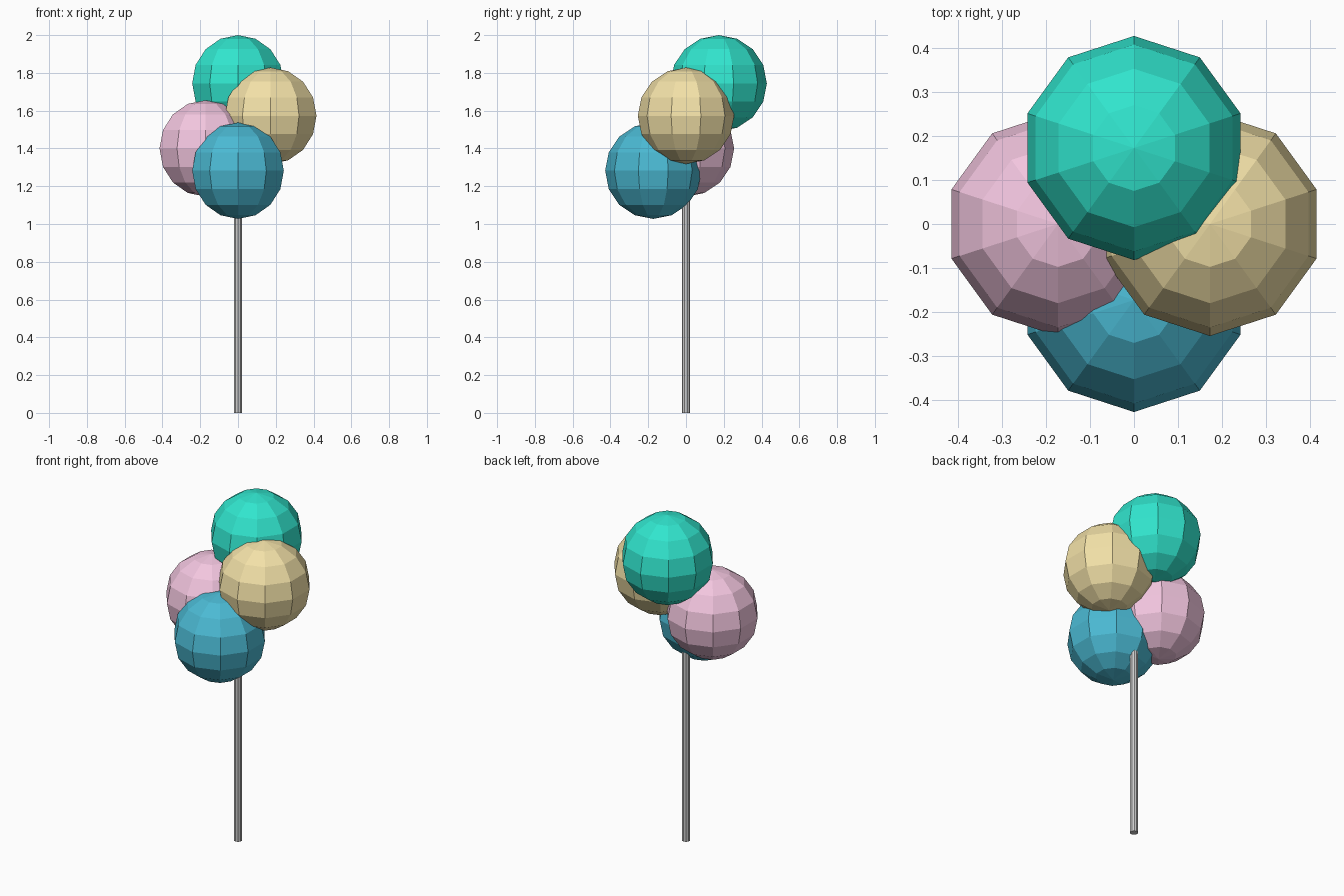
import bpy

if "Cube" in bpy.data.objects:
    bpy.data.objects.remove(bpy.data.objects["Cube"])

R = 0.255      # ball radius
OFF = 0.173    # ball distance from the stick axis


def linear(c):
    return tuple((v / 255) ** 2.2 for v in c) + (1.0,)


def ball(name, x, y, z, rgb):
    bpy.ops.mesh.primitive_uv_sphere_add(segments=10, ring_count=8, radius=R, location=(x, y, z))
    ob = bpy.context.object
    ob.name = name
    mat = bpy.data.materials.new(name + "_colour")
    mat.diffuse_color = linear(rgb)
    mat.use_nodes = True
    mat.node_tree.nodes["Principled BSDF"].inputs["Base Color"].default_value = mat.diffuse_color
    ob.data.materials.append(mat)


# Four low-poly balls spiralling up around the stick
ball("blue_ball", 0, -OFF, 1.282, (76, 184, 210))
ball("pink_ball", -OFF, 0, 1.400, (242, 196, 222))
ball("tan_ball", OFF, 0, 1.573, (242, 224, 166))
ball("teal_ball", 0, OFF, 1.745, (52, 228, 204))

# Thin stick, its top hidden between the balls
H = 1.25
bpy.ops.mesh.primitive_cylinder_add(vertices=10, radius=0.022, depth=H, location=(0, 0, H / 2))
bpy.context.object.name = "stick"
